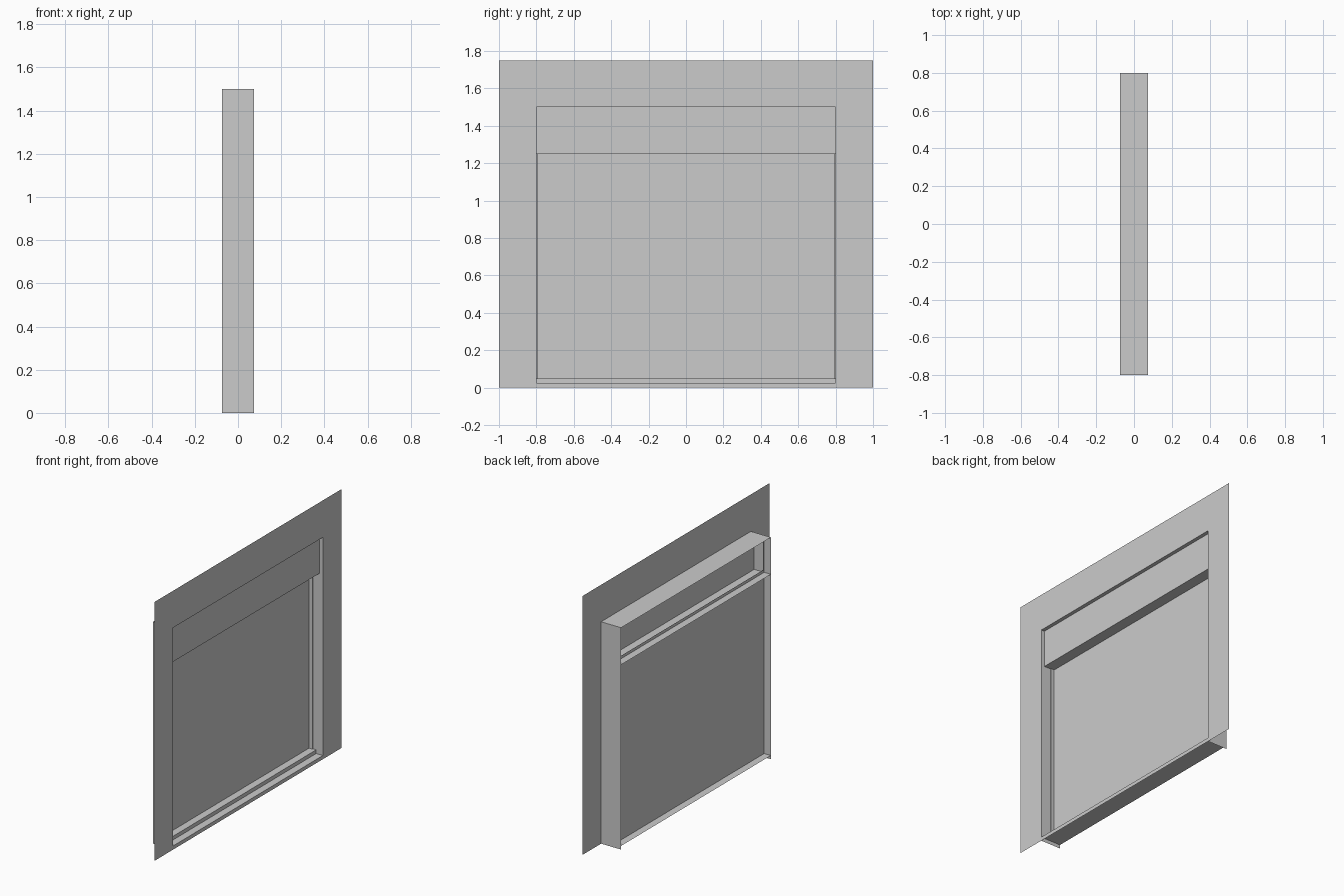
import bpy, bmesh

if "Cube" in bpy.data.objects:
    bpy.data.objects.remove(bpy.data.objects["Cube"])

W, D, H = 0.8, 0.075, 1.5      # half width, half depth, height of the reveal
SILL, SHELF = 0.025, 1.25


def mesh_object(name, quads):
    bm = bmesh.new()
    for q in quads:
        bm.faces.new([bm.verts.new(p) for p in q])
    bmesh.ops.remove_doubles(bm, verts=bm.verts, dist=1e-5)
    me = bpy.data.meshes.new(name)
    bm.to_mesh(me)
    bm.free()
    ob = bpy.data.objects.new(name, me)
    bpy.context.collection.objects.link(ob)
    return ob


def upright(x, y0, y1, z0, z1):
    """Quad facing along x."""
    return [(x, y0, z0), (x, y1, z0), (x, y1, z1), (x, y0, z1)]


def level(z, x0, x1):
    """Horizontal quad across the opening."""
    return [(x0, -W, z), (x1, -W, z), (x1, W, z), (x0, W, z)]


def cheek(y, x0, x1, z0, z1):
    """Quad facing along y."""
    return [(x0, y, z0), (x1, y, z0), (x1, y, z1), (x0, y, z1)]


def ring(x, outer, inner):
    """Flat rectangular frame facing along x, from (y0, y1, z0, z1) bounds."""
    def corners(b):
        return [(x, b[0], b[2]), (x, b[1], b[2]), (x, b[1], b[3]), (x, b[0], b[3])]
    o, i = corners(outer), corners(inner)
    return [[o[k], o[(k + 1) % 4], i[(k + 1) % 4], i[k]] for k in range(4)]


# Wall sheet around the opening
mesh_object("wall_surround", ring(D, (-1, 1, 0, 1.75), (-W, W, SILL, H)))

# Reveal: sides reach the ground, head and sill span between them
mesh_object("reveal_sides", [cheek(s * W, -D, D, 0, H) for s in (-1, 1)])
mesh_object("reveal_head", [level(H, -D, D)])
mesh_object("sill", [level(SILL, -D, D)])

# Shutter box: front cover, shelf and narrow rear lip
mesh_object("box_cover", [upright(0.05, -W, W, SHELF, H)])
mesh_object("box_shelf", [level(SHELF, -D, 0.05)])
mesh_object("box_rear_lip", ring(-0.025, (-W, W, SHELF, H),
                                 (-W + 0.01, W - 0.01, SHELF + 0.02, H - 0.02)))

# Main panel with the raised bar along its foot
mesh_object("main_panel", [upright(-0.025, -W, W, SILL, SHELF)])
mesh_object("bottom_bar", [upright(0.025, -W, W, SILL, 0.05), level(0.05, -0.025, 0.025)])

# Thin guide rails at both sides of the panel
for s, side in ((-1, "left"), (1, "right")):
    mesh_object("guide_rail_" + side, [
        cheek(s * (W - 0.005), -0.025, 0, 0.05, SHELF),
        upright(0, s * (W - 0.005), s * W, 0.05, SHELF)])
